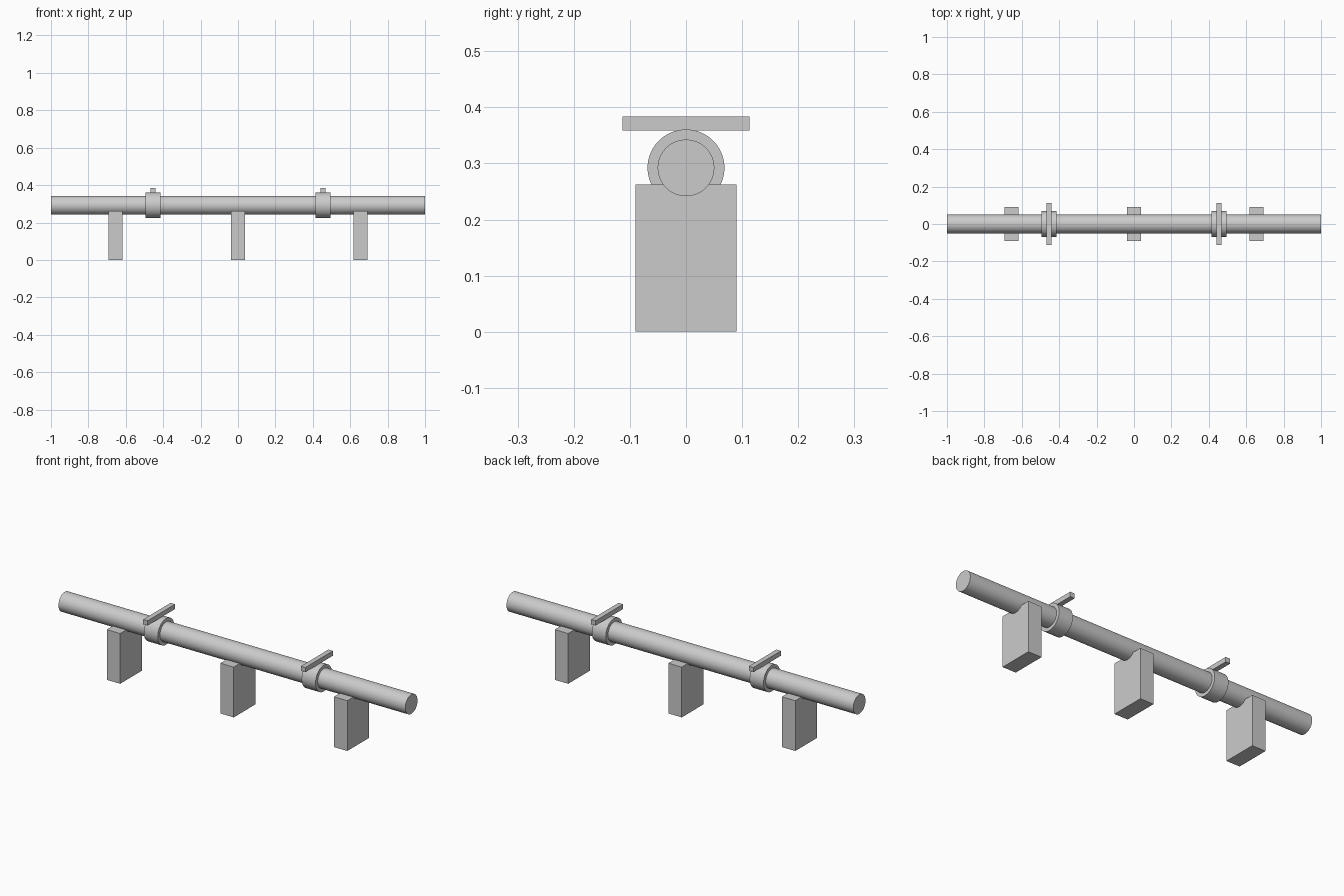
import bpy
from math import pi, radians

cube = bpy.data.objects.get("Cube")
if cube:
    bpy.data.objects.remove(cube, do_unlink=True)

# Single plain grey for every part
grey = bpy.data.materials.new("plain grey")
grey.use_nodes = True
colour = (0.6, 0.6, 0.6, 1)
grey.diffuse_color = colour
grey.node_tree.nodes["Principled BSDF"].inputs["Base Color"].default_value = colour

AXIS_Z = 0.292  # height of the pipe centreline


def finish(name):
    obj = bpy.context.object
    obj.name = name
    obj.data.materials.append(grey)
    return obj


def box(name, x, z_low, z_high, width, depth):
    bpy.ops.mesh.primitive_cube_add(size=1, location=(x, 0, (z_low + z_high) / 2))
    obj = finish(name)
    obj.scale = (width, depth, z_high - z_low)
    bpy.ops.object.transform_apply(location=False, rotation=False, scale=True)


def rod(name, x, radius, length):
    bpy.ops.mesh.primitive_cylinder_add(vertices=64, radius=radius, depth=length,
                                        location=(x, 0, AXIS_Z), rotation=(0, pi / 2, 0))
    finish(name)
    bpy.ops.object.transform_apply(location=False, rotation=True, scale=False)
    bpy.ops.object.shade_smooth_by_angle(angle=radians(30))


# Long horizontal pipe
rod("pipe", 0, 0.0505, 2)

# Support blocks that the pipe is sunk into
for side, x in (("right", -0.655), ("middle", 0), ("left", 0.655)):
    box(side + "_support_block", x, 0, 0.262, 0.077, 0.18)

# Valve collars, each with a crosswise handle bar on top
for side, x in (("right", -0.455), ("left", 0.455)):
    rod(side + "_collar", x, 0.0685, 0.08)
    box(side + "_handle", x, 0.359, 0.384, 0.026, 0.226)
